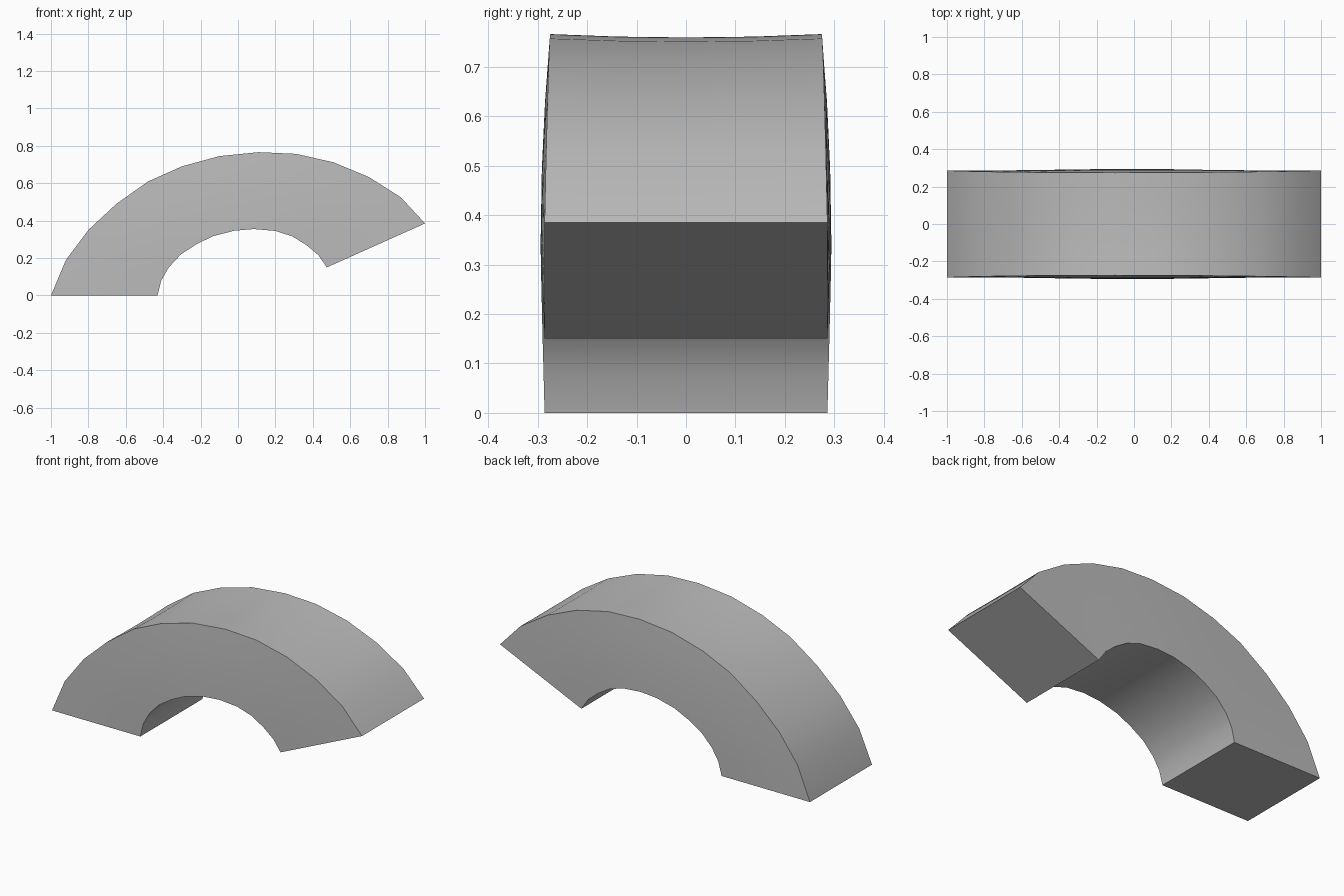
import bpy, bmesh, math

if "Cube" in bpy.data.objects:
    bpy.data.objects.remove(bpy.data.objects["Cube"])

# Arch profile in the xz plane, left foot to right end
OUTER = [(-1, 0), (-.92, .19), (-.80, .35), (-.65, .49), (-.48, .61), (-.30, .69), (-.10, .745),
         (.11, .766), (.31, .757), (.51, .712), (.70, .633), (.87, .525), (1, .385)]
INNER = [(-.43, 0), (-.41, .08), (-.37, .15), (-.305, .22), (-.22, .275), (-.13, .318), (-.02, .346),
         (.085, .355), (.2, .345), (.29, .316), (.365, .27), (.43, .215), (.475, .15)]
N = len(OUTER)
RADIAL, WIDE = 3, 4

grey = bpy.data.materials.new("grey")
grey.diffuse_color = (0.5, 0.5, 0.5, 1)
grey.use_nodes = True
grey.node_tree.nodes["Principled BSDF"].inputs["Base Color"].default_value = grey.diffuse_color

bm = bmesh.new()


def vert(i, r, w):
    """Station i along the arch, r from inside to outside, w across the width."""
    bulge = math.sin(math.pi * i / (N - 1))
    t, s = r / RADIAL, 2 * w / WIDE - 1
    x = INNER[i][0] + t * (OUTER[i][0] - INNER[i][0])
    z = INNER[i][1] + t * (OUTER[i][1] - INNER[i][1])
    half = 0.286 + bulge * (0.008 - 0.02 * t * t)
    sag = 0.007 * bulge * t * (1 - s * s)
    return bm.verts.new((x, s * half, z - sag))


# Closed cross-section loop: outside, back side, inside, front side
section = ([(RADIAL, w) for w in range(WIDE)] + [(r, WIDE) for r in range(RADIAL, 0, -1)]
           + [(0, w) for w in range(WIDE, 0, -1)] + [(r, 0) for r in range(RADIAL)])
rings = [[vert(i, r, w) for r, w in section] for i in range(N)]
for a, b in zip(rings, rings[1:]):
    for k in range(len(section)):
        j = (k + 1) % len(section)
        bm.faces.new((a[k], a[j], b[j], b[k]))

# Flat end caps
bm.faces.new(rings[0])
bm.faces.new(rings[-1])
bmesh.ops.recalc_face_normals(bm, faces=bm.faces)

mesh = bpy.data.meshes.new("arch_segment")
bm.to_mesh(mesh)
bm.free()
mesh.materials.append(grey)
arch = bpy.data.objects.new("arch_segment", mesh)
bpy.context.collection.objects.link(arch)
bpy.context.view_layer.objects.active = arch
arch.select_set(True)
bpy.ops.object.shade_smooth_by_angle(angle=math.radians(35))
